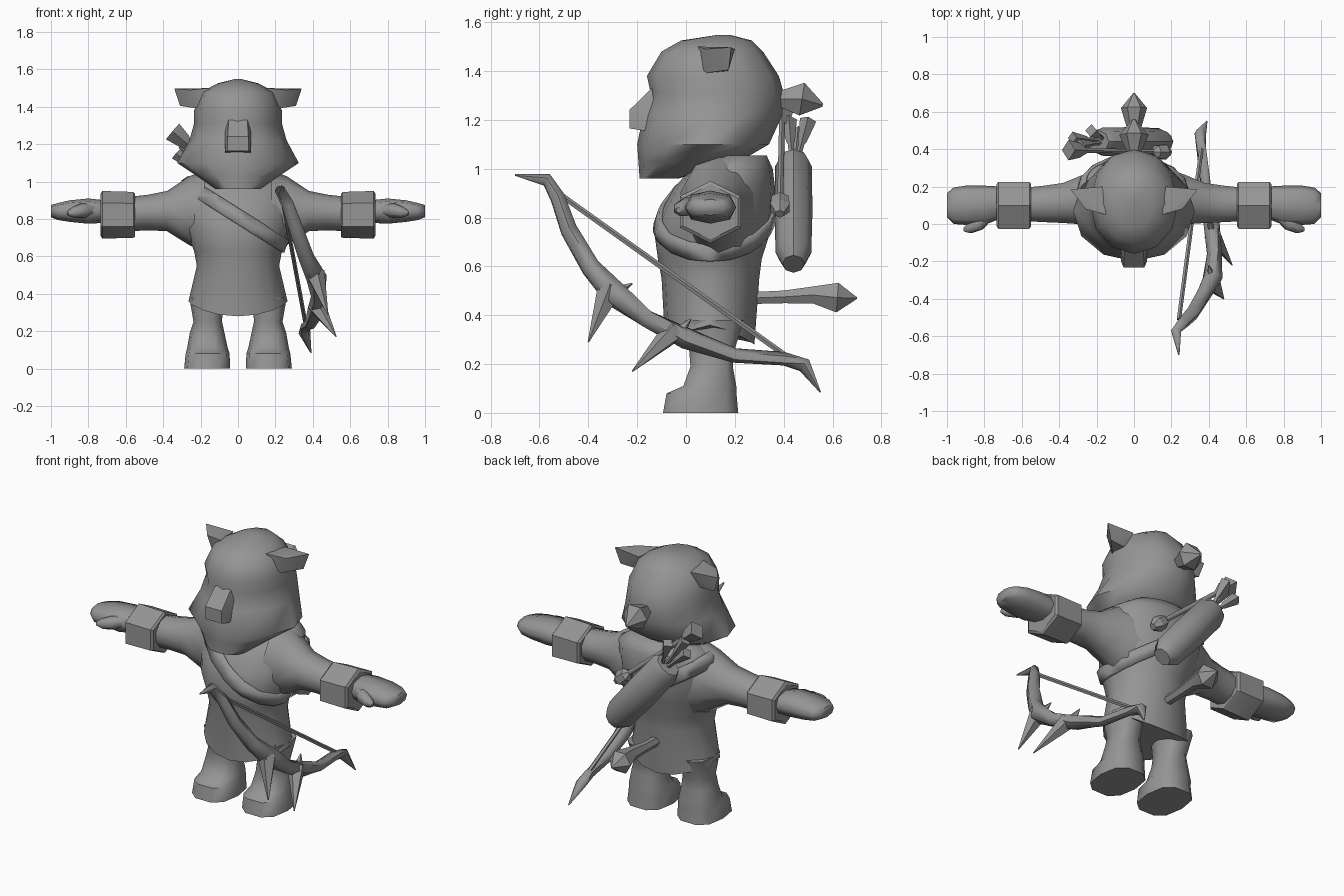
import bpy, bmesh, math
from mathutils import Vector

if "Cube" in bpy.data.objects:
    bpy.data.objects.remove(bpy.data.objects["Cube"])

grey = bpy.data.materials.new("plain_grey")
grey.diffuse_color = (0.3, 0.3, 0.3, 1)
grey.use_nodes = True
grey.node_tree.nodes["Principled BSDF"].inputs["Base Color"].default_value = grey.diffuse_color


def finish(name, bm, angle=50):
    bmesh.ops.recalc_face_normals(bm, faces=bm.faces[:])
    me = bpy.data.meshes.new(name)
    bm.to_mesh(me)
    bm.free()
    me.materials.append(grey)
    ob = bpy.data.objects.new(name, me)
    bpy.context.collection.objects.link(ob)
    bpy.ops.object.select_all(action='DESELECT')
    ob.select_set(True)
    bpy.context.view_layer.objects.active = ob
    bpy.ops.object.shade_smooth_by_angle(angle=math.radians(angle))
    return ob


def oval(c, u, v, n, power=1.0, phase=0.0):
    """Ring of n points around c, spanned by u and v; power < 1 squares it off."""
    c, u, v = Vector(c), Vector(u), Vector(v)
    f = lambda t: math.copysign(abs(t) ** power, t)
    angs = [phase + 2 * math.pi * i / n for i in range(n)]
    return [c + u * f(math.cos(a)) + v * f(math.sin(a)) for a in angs]


def flat_ring(z, x0, x1, y0, y1, n, power=1.0):
    return oval(((x0 + x1) / 2, (y0 + y1) / 2, z), ((x1 - x0) / 2, 0, 0),
                (0, (y1 - y0) / 2, 0), n, power)


def side_ring(s, x, y0, y1, z0, z1, n, power=1.0):
    return oval((s * x, (y0 + y1) / 2, (z0 + z1) / 2), (0, 0, (z1 - z0) / 2),
                (0, (y1 - y0) / 2, 0), n, power)


def loft_bm(rings):
    bm = bmesh.new()
    loops = [[bm.verts.new(p) for p in r] for r in rings]
    n = len(loops[0])
    for a, b in zip(loops, loops[1:]):
        for i in range(n):
            j = (i + 1) % n
            bm.faces.new((a[i], a[j], b[j], b[i]))
    bm.faces.new(loops[0])
    bm.faces.new(loops[-1])
    return bm


def loft(name, rings, angle=50):
    return finish(name, loft_bm(rings), angle)


def tube(name, pts, radii, n=6, wide=1.0, angle=60):
    """Tapered tube along a path; wide stretches it sideways."""
    pts = [Vector(p) for p in pts]
    rings = []
    for i, p in enumerate(pts):
        t = (pts[min(i + 1, len(pts) - 1)] - pts[max(i - 1, 0)]).normalized()
        side = t.cross(Vector((0, 1, 0)))
        if side.length < 0.1:
            side = Vector((1, 0, 0))
        side.normalize()
        rings.append(oval(p, side * radii[i] * wide, t.cross(side) * radii[i], n))
    return loft(name, rings, angle)


def hull(name, pts, angle=40):
    bm = bmesh.new()
    for p in pts:
        bm.verts.new(p)
    bmesh.ops.convex_hull(bm, input=bm.verts[:])
    return finish(name, bm, angle)


# head: narrow chin, wide cheeks, rounded crown
head = [(0.96, .12, -.19, -.03), (1.03, .22, -.195, .22), (1.10, .325, -.2, .34),
        (1.22, .26, -.175, .395), (1.31, .235, -.145, .40), (1.38, .235, -.16, .38),
        (1.48, .195, -.10, .315), (1.525, .11, -.02, .27), (1.548, .02, .13, .18)]
loft("head", [flat_ring(z, -w, w, a, b, 12) for z, w, a, b in head], 70)

# nose
hull("nose", [(s * x, y, z) for s in (-1, 1) for x, y, z in
              [(.07, -.13, 1.15), (.07, -.20, 1.16), (.055, -.232, 1.165),
               (.055, -.232, 1.24), (.05, -.14, 1.33), (.07, -.13, 1.27)]])

# hair bun behind the head
tube("hair_bun", [(0, .36, 1.29), (0, .40, 1.285), (0, .475, 1.285), (0, .56, 1.26)],
     [.03, .045, .078, .008], 6, angle=30)

# tunic with a hem dipping at front and back
torso = [(.36, .265, -.085, .28), (.55, .22, -.10, .30), (.63, .235, -.115, .31),
         (.74, .28, -.13, .345), (.83, .30, -.10, .36), (.92, .30, -.05, .365),
         (1.00, .29, .02, .355), (1.055, .20, .09, .33)]
rings = [flat_ring(z, -w, w, a, b, 16) for z, w, a, b in torso]
for p in rings[0]:
    p.z -= 0.08 * (abs(p.y - .0975) / .1825) ** 1.5
loft("tunic", rings, 70)

# strap: diagonal slice of the tunic surface, pushed outward
bm = loft_bm(rings)
bmesh.ops.recalc_face_normals(bm, faces=bm.faces[:])
normal = Vector((.36, 0, .57)).normalized()
centre = Vector((-.02, 0, .825))
for sign in (-1, 1):
    geom = bm.verts[:] + bm.edges[:] + bm.faces[:]
    bmesh.ops.bisect_plane(bm, geom=geom, plane_co=centre + normal * sign * .036,
                           plane_no=normal * sign, clear_outer=True)
bm.normal_update()
moves = [(v, v.normal.copy()) for v in bm.verts]
for v, nrm in moves:
    v.co += nrm * 0.014
strap = finish("strap", bm, 60)
solid = strap.modifiers.new("thickness", 'SOLIDIFY')
solid.thickness = 0.02

for s, side in ((-1, "right"), (1, "left")):
    # ear
    hull(side + "_ear", [(s * x, y, z) for x, y, z in
         [(.15, .05, 1.50), (.17, .20, 1.49), (.21, .07, 1.39), (.21, .17, 1.40),
          (.34, .185, 1.497), (.31, .175, 1.405), (.26, .08, 1.49)]])
    # sleeve
    arm = [(.18, -.03, .30, .62, 1.055), (.26, -.01, .275, .66, 1.03),
           (.38, .0, .225, .735, .95), (.48, .005, .21, .74, .93), (.57, .01, .2, .735, .92)]
    loft(side + "_sleeve", [side_ring(s, *r, 10) for r in arm], 70)
    # six-sided cuff
    cuff = [(.55, -.03, .23, .705, .935), (.56, -.045, .245, .70, .945),
            (.725, -.045, .245, .695, .95), (.735, -.03, .23, .71, .935)]
    loft(side + "_cuff", [side_ring(s, *r, 6) for r in cuff], 35)
    # mitten hand and thumb
    hand = [(.71, .03, .20, .78, .90), (.80, -.005, .205, .775, .91),
            (.90, -.005, .205, .785, .90), (.965, .0, .195, .795, .885),
            (1.0, .035, .165, .81, .875)]
    loft(side + "_hand", [side_ring(s, *r, 8, .8) for r in hand], 60)
    tube(side + "_thumb", [(s * .77, .05, .85), (s * .83, .0, .845),
                           (s * .88, -.025, .835), (s * .91, -.03, .83)],
         [.03, .04, .03, .012], 6)
    # leg and boot
    leg = [(0, .042, .288, -.1, .22), (.08, .045, .28, -.085, .212),
           (.11, .055, .272, -.015, .21), (.19, .072, .258, .015, .195),
           (.25, .085, .238, .01, .20), (.38, .08, .26, -.01, .24)]
    rr = [flat_ring(z, min(s * a, s * b), max(s * a, s * b), c, d, 10, .75)
          for z, a, b, c, d in leg]
    loft(side + "_leg", rr, 50)

# tail with a brush tip
tube("tail", [(0, .26, .47), (0, .40, .475), (0, .52, .483), (0, .62, .472), (0, .70, .47)],
     [.028, .03, .04, .07, .004], 6, angle=40)

# quiver slung diagonally on the back
tube("quiver", [(.17, .44, .61), (.13, .44, .655), (-.02, .44, .83), (-.17, .44, 1.01),
                (-.19, .44, 1.035)],
     [.045, .073, .078, .075, .06], 8, wide=1.2, angle=45)

# arrows: shaft with flared fletching
for i, (x, y, z) in enumerate([(-.29, .42, 1.20), (-.23, .50, 1.20), (-.33, .46, 1.15)]):
    a, b = Vector((-.14, .44, .98)), Vector((x, y, z))
    tube("arrow_%d" % (i + 1), [a, a.lerp(b, .55), a.lerp(b, .6), b],
         [.012, .012, .018, .034], 4, angle=30)

# long arrow behind the quiver, with a knob and a fletched end
a, b = Vector((.16, .385, .84)), Vector((-.34, .395, 1.26))
tube("back_arrow_shaft", [a, b], [.014, .014], 6)
tube("back_arrow_knob", [a.lerp(b, -.06), a, a.lerp(b, .08), a.lerp(b, .12)],
     [.02, .045, .04, .014], 6, angle=30)
tube("back_arrow_fletching", [a.lerp(b, .82), a.lerp(b, .9), a.lerp(b, 1.02)],
     [.014, .04, .055], 4, angle=30)

# bow: limbs, thorns and string
bow = [(.24, -.70, .975), (.225, -.57, .955), (.265, -.525, .88), (.31, -.48, .75),
       (.365, -.39, .595), (.42, -.29, .485), (.43, -.16, .385), (.415, 0, .305),
       (.385, .2, .235), (.36, .4, .222), (.355, .485, .195), (.39, .55, .085)]
tube("bow", bow, [.004, .028, .033, .038, .042, .055, .04, .045, .03, .028, .032, .003], 6)
thorns = [((.41, -.31, .51), (.48, -.40, .29), .055), ((.42, -.05, .335), (.525, -.22, .17), .05),
          ((.42, -.32, .48), (.40, -.22, .53), .04), ((.42, -.04, .32), (.40, .02, .385), .035)]
for i, (p, q, r) in enumerate(thorns):
    tube("bow_thorn_%d" % (i + 1), [p, q], [r, .003], 5, angle=40)
tube("bow_string", [(.24, -.51, .89), (.36, .40, .24)], [.012, .012], 5)
